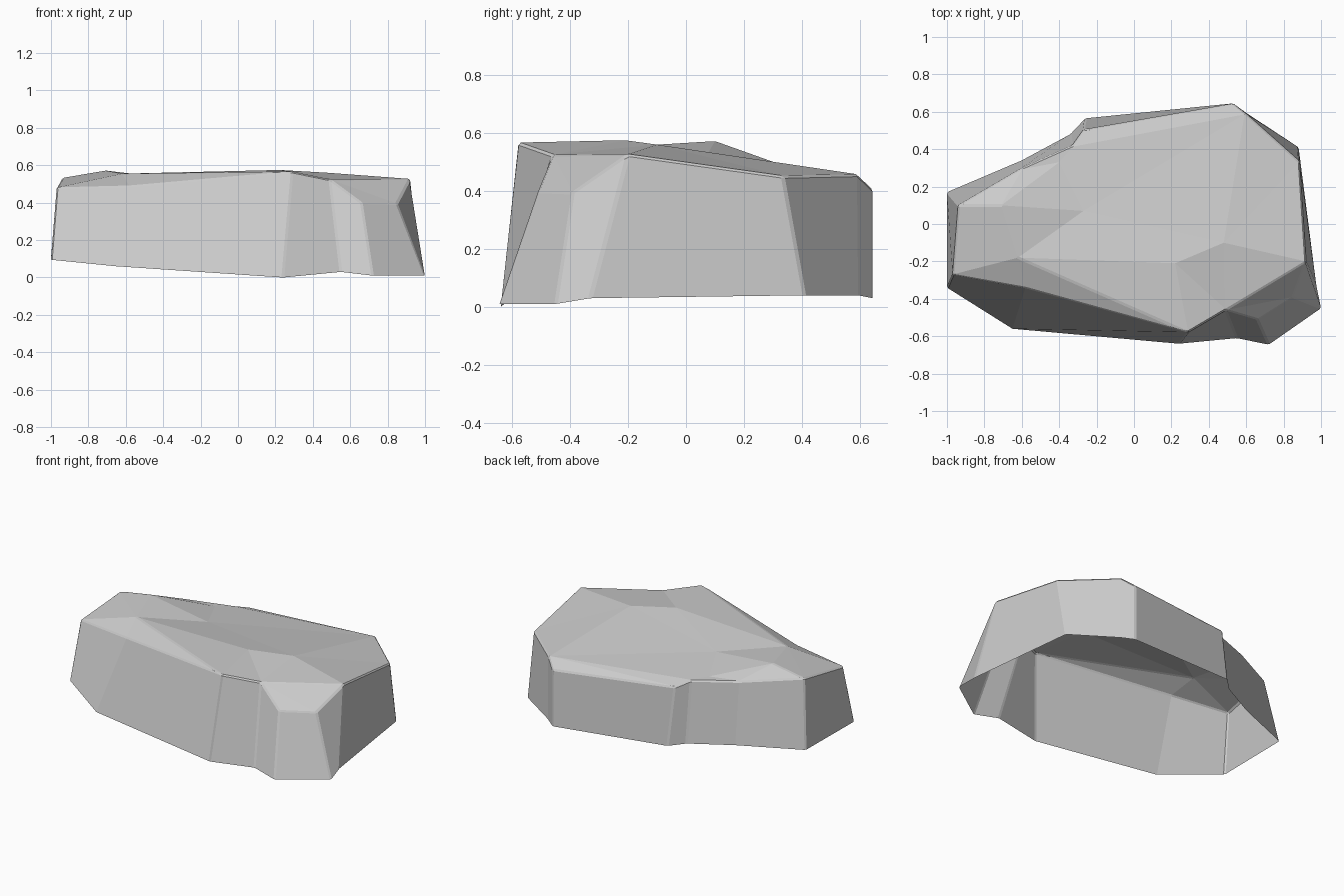
import bpy, bmesh
from mathutils import Vector
from mathutils.geometry import delaunay_2d_cdt

if "Cube" in bpy.data.objects:
    bpy.data.objects.remove(bpy.data.objects["Cube"])

# Ground outline of the rock, counter-clockwise from the front left corner
base = [(-1, -.34, .095), (-.65, -.56, .06), (.24, -.64, 0), (.55, -.61, .03),
        (.72, -.645, .01), (1, -.45, .01), (.975, -.33, .03), (.88, .41, .04),
        (.60, .594, .04), (.53, .645, .03), (-.26, .565, .08), (-.34, .48, .085),
        (-.6, .34, .09), (-1, .17, .10)]
# Upper rim, one point above each ground point
rim = [(-.97, -.27, .48), (-.58, -.34, .49), (.29, -.58, .567), (.49, -.46, .525),
       (.66, -.51, .40), (.85, -.39, .395), (.92, -.2, .527), (.885, .335, .452),
       (.60, .59, .458), (.53, .645, .405), (-.27, .505, .45), (-.33, .42, .478),
       (-.6, .3, .497), (-.94, .1, .533)]
# Peaks and dips of the top surface, and the creases joining them (14 = first peak)
peaks = [(-.62, -.18, .555), (.22, -.21, .575), (.48, -.1, .56), (-.27, .07, .52),
         (-.71, .1, .572), (-.4, .33, .49)]
creases = [(0, 14), (1, 14), (14, 15), (2, 14), (2, 15), (15, 16), (6, 16), (16, 17),
           (14, 17), (14, 18), (13, 18), (18, 19), (17, 19), (11, 19), (8, 16),
           (8, 11), (3, 6)]

n = len(rim)
top = rim + peaks
bm = bmesh.new()
low = [bm.verts.new(p) for p in base]
high = [bm.verts.new(p) for p in top]

# Side walls
for i in range(n):
    j = (i + 1) % n
    bm.faces.new((low[i], low[j], high[j], high[i]))

# Top surface, triangulated along the creases; the underside stays open
loop = [(i, (i + 1) % n) for i in range(n)]
result = delaunay_2d_cdt([Vector(p[:2]) for p in top], loop + creases,
                         [list(range(n))], 1, 1e-5)
origin = result[3]
for tri in result[2]:
    ids = [origin[k][0] for k in tri if origin[k]]
    if len(set(ids)) == 3:
        bm.faces.new([high[k] for k in ids])

bm.normal_update()
mesh = bpy.data.meshes.new("rock")
bm.to_mesh(mesh)
bm.free()
rock = bpy.data.objects.new("rock", mesh)
bpy.context.collection.objects.link(rock)

# Slightly worn edges
worn = rock.modifiers.new("worn_edges", 'BEVEL')
worn.width = .008
worn.segments = 1
worn.limit_method = 'ANGLE'
worn.angle_limit = .4
